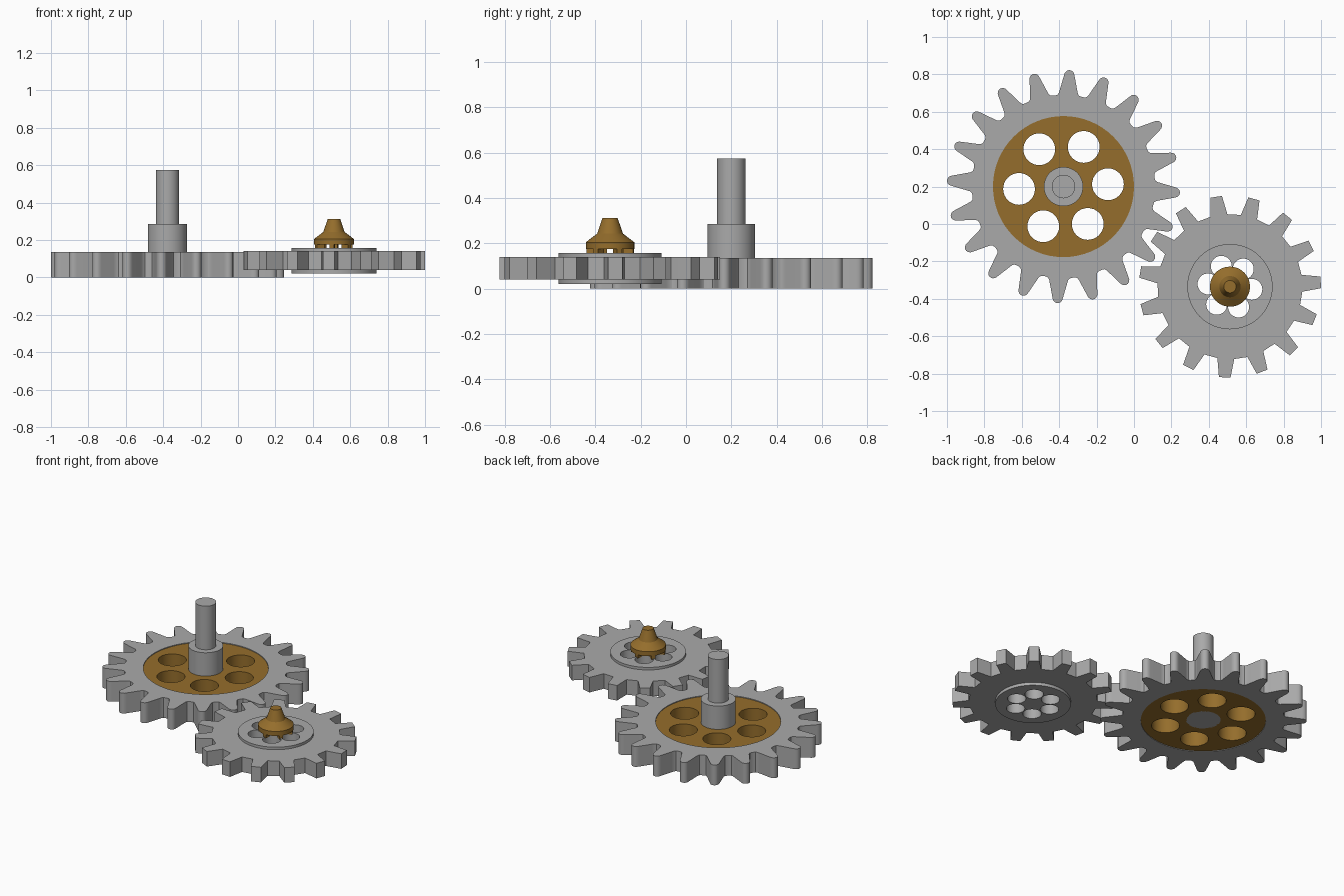
import bpy, bmesh
from math import sin, cos, radians, pi
from mathutils import Vector

cube = bpy.data.objects.get("Cube")
if cube:
    bpy.data.objects.remove(cube, do_unlink=True)


def material(name, rgb):
    m = bpy.data.materials.new(name)
    m.diffuse_color = (*rgb, 1)
    m.use_nodes = True
    m.node_tree.nodes["Principled BSDF"].inputs["Base Color"].default_value = (*rgb, 1)
    return m


STEEL = material("steel grey", (0.4, 0.4, 0.4))
BRASS = material("brass", (0.3, 0.155, 0.025))
BIG = Vector((-0.377, 0.2, 0))
SMALL = Vector((0.513, -0.335, 0))


def polar(r, a):
    return Vector((r * cos(a), r * sin(a)))


def circle(r, n=48, centre=Vector((0, 0))):
    return [centre + polar(r, 2 * pi * i / n) for i in range(n)]


def ring_of_holes(r, dist, first):
    return [circle(r, 32, polar(dist, radians(first + 60 * k))) for k in range(6)]


def finish(obj, mat):
    obj.data.materials.clear()
    obj.data.materials.append(mat)
    bpy.ops.object.select_all(action='DESELECT')
    obj.select_set(True)
    bpy.context.view_layer.objects.active = obj
    bpy.ops.object.shade_smooth_by_angle(angle=radians(30))


def plate(name, outlines, z0, z1, centre, mat):
    """Extrude a flat outline; further outlines inside it become holes."""
    cu = bpy.data.curves.new(name, 'CURVE')
    cu.dimensions = '2D'
    cu.fill_mode = 'BOTH'
    cu.extrude = (z1 - z0) / 2
    for pts in outlines:
        s = cu.splines.new('POLY')
        s.points.add(len(pts) - 1)
        for p, v in zip(s.points, pts):
            p.co = (v.x, v.y, 0, 1)
        s.use_cyclic_u = True
    tmp = bpy.data.objects.new(name + " outline", cu)
    bpy.context.collection.objects.link(tmp)
    dg = bpy.context.evaluated_depsgraph_get()
    mesh = bpy.data.meshes.new_from_object(tmp.evaluated_get(dg))
    bpy.data.objects.remove(tmp, do_unlink=True)
    bm = bmesh.new()
    bm.from_mesh(mesh)
    bmesh.ops.remove_doubles(bm, verts=bm.verts, dist=1e-5)
    bmesh.ops.recalc_face_normals(bm, faces=bm.faces)
    bm.to_mesh(mesh)
    bm.free()
    obj = bpy.data.objects.new(name, mesh)
    bpy.context.collection.objects.link(obj)
    obj.location = centre + Vector((0, 0, (z0 + z1) / 2))
    finish(obj, mat)
    return obj


def lathe(name, profile, centre, mat, n=48):
    """Spin (radius, height) points into a closed solid."""
    bm = bmesh.new()
    rings = [[bm.verts.new((*p, z)) for p in circle(r, n)] for r, z in profile]
    for a, b in zip(rings, rings[1:]):
        for i in range(n):
            j = (i + 1) % n
            bm.faces.new((a[i], a[j], b[j], b[i]))
    bm.faces.new(rings[0][::-1])
    bm.faces.new(rings[-1])
    mesh = bpy.data.meshes.new(name)
    bm.to_mesh(mesh)
    bm.free()
    obj = bpy.data.objects.new(name, mesh)
    bpy.context.collection.objects.link(obj)
    obj.location = centre
    finish(obj, mat)


def gear_outline(teeth, first, half_tooth):
    """half_tooth: (radius, sideways offset) from root to tip, mirrored per tooth."""
    pts = []
    for k in range(teeth):
        a = radians(first) + 2 * pi * k / teeth
        out, side = polar(1, a), polar(1, a + pi / 2)
        pts += [out * r - side * w for r, w in half_tooth]
        pts += [out * r + side * w for r, w in reversed(half_tooth)]
    return pts


# Large gear: rounded teeth around a brass web with six holes
round_tooth = [(0.485, 0.068), (0.489, 0.058), (0.499, 0.051), (0.515, 0.047),
               (0.595, 0.028), (0.609, 0.024), (0.619, 0.015), (0.623, 0.005)]
plate("large_gear_rim", [gear_outline(20, -3, round_tooth), circle(0.377, 64)],
      0, 0.135, BIG, STEEL)
plate("large_gear_web", [circle(0.377, 64), circle(0.1)] + ring_of_holes(0.085, 0.238, 3),
      0.004, 0.13, BIG, BRASS)
lathe("large_gear_shaft", [(0.105, 0.004), (0.105, 0.285), (0.0625, 0.285), (0.0625, 0.575)],
      BIG, STEEL)

# Small gear: flat-topped teeth, raised collar and pierced centre
flat_tooth = [(0.385, 0.045), (0.4, 0.043), (0.486, 0.031)]
plate("small_gear_rim", [gear_outline(15, 2.7, flat_tooth), circle(0.22)],
      0.04, 0.14, SMALL, STEEL)
lobes = ring_of_holes(0.056, 0.118, 53)
plate("small_gear_collar", [circle(0.228)] + lobes, 0.02, 0.157, SMALL, STEEL)

# Brass cap standing on legs between the holes
legs = []
for k in range(6):
    a = radians(23 + 60 * k)
    out, side = polar(1, a), polar(1, a + pi / 2)
    legs.append([out * r + side * w for r, w in
                 ((0.06, -0.012), (0.104, -0.012), (0.104, 0.012), (0.06, 0.012))])
plate("cap_legs", legs, 0.15, 0.18, SMALL, BRASS)
lathe("cap", [(0.107, 0.175), (0.107, 0.205), (0.057, 0.243), (0.033, 0.313)], SMALL, BRASS)
